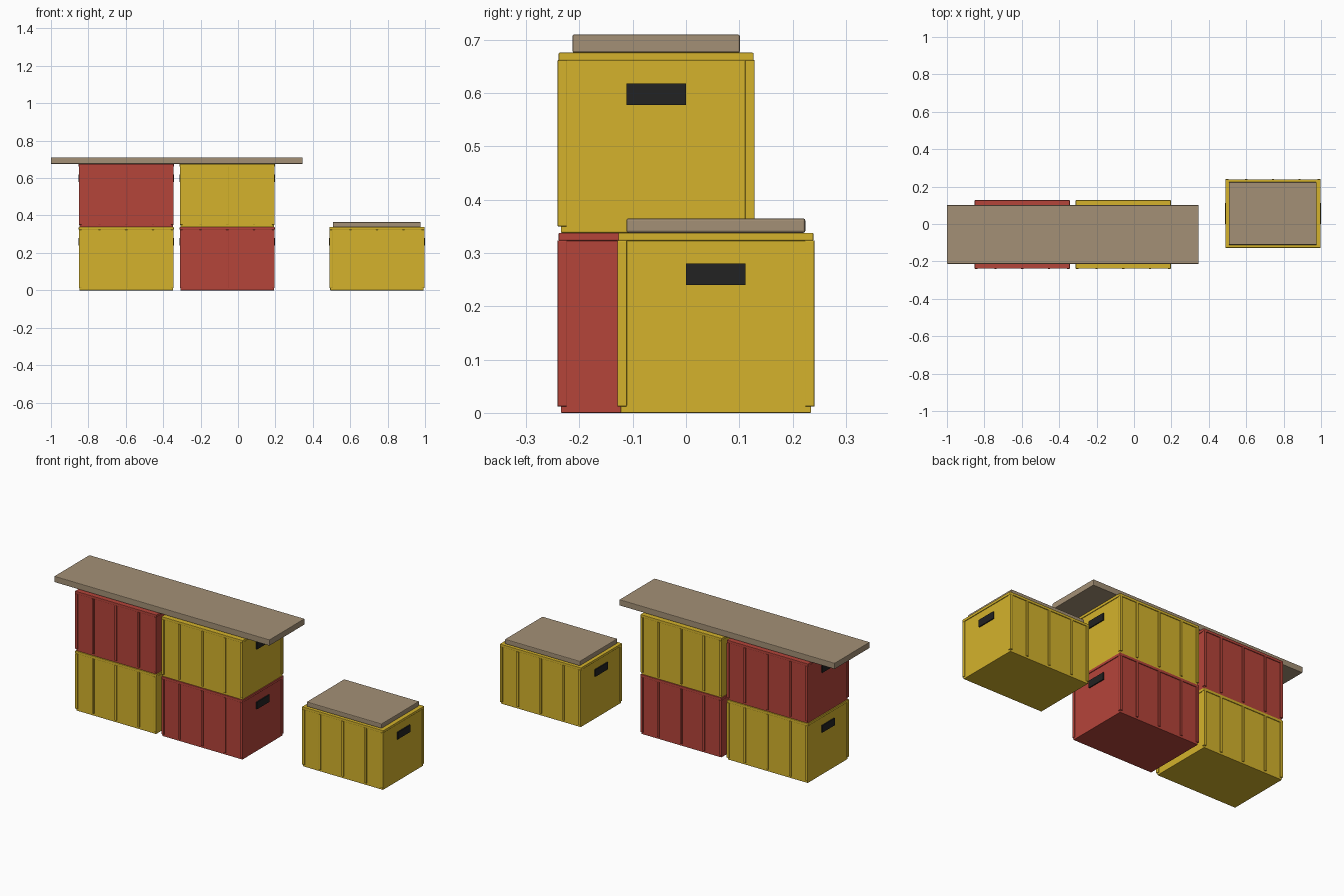
import bpy

if "Cube" in bpy.data.objects:
    bpy.data.objects.remove(bpy.data.objects["Cube"])


def material(name, color):
    m = bpy.data.materials.new(name)
    m.diffuse_color = (*color, 1)
    m.use_nodes = True
    m.node_tree.nodes["Principled BSDF"].inputs["Base Color"].default_value = m.diffuse_color
    return m


YELLOW = material("yellow_plastic", (0.66, 0.45, 0.025))
RED = material("red_plastic", (0.46, 0.058, 0.042))
WOOD = material("wood", (0.37, 0.28, 0.18))
DARK = material("dark_handle", (0.016, 0.016, 0.016))


def box(name, x, y, z, mat, bevel=0.0):
    """Box from (min, max) ranges on each axis."""
    bpy.ops.mesh.primitive_cube_add(
        size=1, location=[(a + b) / 2 for a, b in (x, y, z)])
    o = bpy.context.object
    o.name = name
    o.scale = [b - a for a, b in (x, y, z)]
    bpy.ops.object.transform_apply(location=False, rotation=False, scale=True)
    o.data.materials.append(mat)
    if bevel:
        mod = o.modifiers.new("bevel", 'BEVEL')
        mod.width = bevel
        mod.segments = 2
    return o


def crate(name, cx, cy, z0, mat):
    def part(label, x, y, z, m=mat, bevel=0.0):
        box(f"{name}_{label}", (cx + x[0], cx + x[1]), (cy + y[0], cy + y[1]),
            (z0 + z[0], z0 + z[1]), m, bevel)

    # Body and top rim
    part("body", (-0.25, 0.25), (-0.179, 0.179), (0, 0.330), bevel=0.002)
    part("rim", (-0.254, 0.254), (-0.183, 0.183), (0.323, 0.338), bevel=0.002)
    for s, side in ((-1, "front"), (1, "back")):
        # Upright ribs on the long faces
        for i, rx in enumerate((-0.1425, 0, 0.1425)):
            part(f"{side}_rib_{i}", (rx - 0.006, rx + 0.006),
                 sorted((s * 0.175, s * 0.185)), (0.012, 0.324), bevel=0.001)
        # Corner posts
        for t, end in ((-1, "left"), (1, "right")):
            part(f"{side}_{end}_post", sorted((t * 0.238, t * 0.2535)),
                 sorted((s * 0.167, s * 0.185)), (0.012, 0.324), bevel=0.002)
    # Handle slots on both ends
    for t, end in ((-1, "left"), (1, "right")):
        part(f"{end}_handle", sorted((t * 0.247, t * 0.256)),
             (-0.056, 0.056), (0.24, 0.28), DARK)


# Checkered stack of four crates plus one seat crate
H = 0.338
crate("lower_left_crate", -0.5975, -0.056, 0, YELLOW)
crate("upper_left_crate", -0.5975, -0.056, H, RED)
crate("lower_right_crate", -0.0575, -0.056, 0, RED)
crate("upper_right_crate", -0.0575, -0.056, H, YELLOW)
crate("seat_crate", 0.743, 0.056, 0, YELLOW)

# Wooden plank top and seat board
box("plank_top", (-1, 0.346), (-0.213, 0.101), (0.676, 0.710), WOOD, 0.003)
box("seat_board", (0.507, 0.976), (-0.112, 0.224), (0.338, 0.365), WOOD, 0.004)
